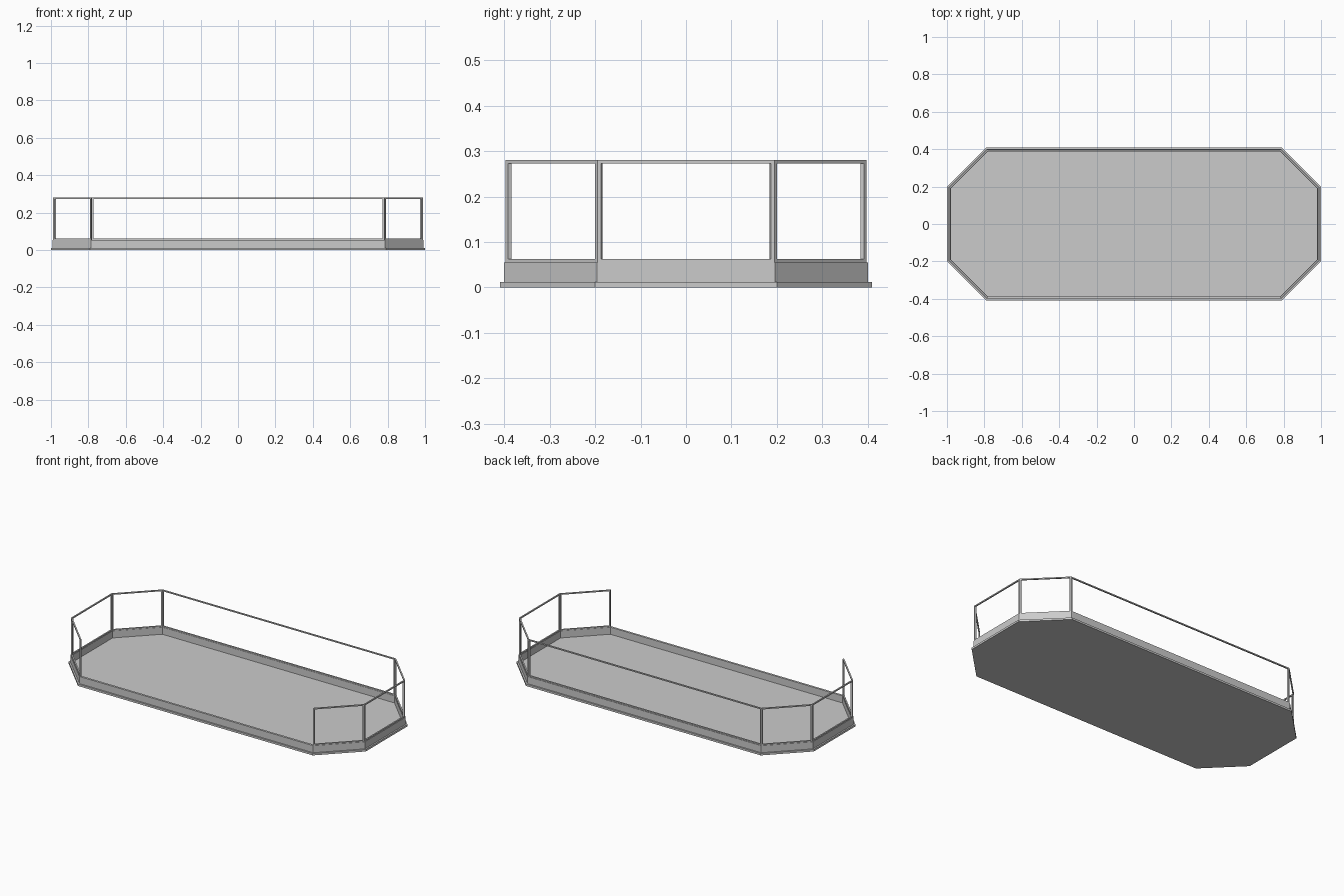
import bpy, bmesh
from math import sqrt
from mathutils import Vector

if "Cube" in bpy.data.objects:
    bpy.data.objects.remove(bpy.data.objects["Cube"])


def octagon(d):
    """Chamfered rectangle outline, inset by d; edge 0 is the open front."""
    x, y, s = 1.0 - d, 0.41 - d, 1.2 - d * sqrt(2)
    a, b = s - y, s - x
    return [Vector(p) for p in ((-a, -y), (a, -y), (x, -b), (x, b),
                                (a, y), (-a, y), (-x, b), (-x, -b))]


def finish(bm, name):
    bmesh.ops.recalc_face_normals(bm, faces=bm.faces[:])
    me = bpy.data.meshes.new(name)
    bm.to_mesh(me)
    bm.free()
    ob = bpy.data.objects.new(name, me)
    bpy.context.collection.objects.link(ob)
    return ob


def prism(bm, pts, z0, z1):
    lo = [bm.verts.new((p.x, p.y, z0)) for p in pts]
    hi = [bm.verts.new((p.x, p.y, z1)) for p in pts]
    bm.faces.new(lo)
    bm.faces.new(hi)
    n = len(pts)
    for i in range(n):
        j = (i + 1) % n
        bm.faces.new((lo[i], lo[j], hi[j], hi[i]))


# Floor slab with a slightly projecting lip
bm = bmesh.new()
prism(bm, octagon(0), 0, 0.012)
finish(bm, "floor_slab")

# Low curb wall running round the floor
CURB_OUT, CURB_IN = 0.009, 0.022
bm = bmesh.new()
rings = [[bm.verts.new((p.x, p.y, z)) for p in octagon(d)]
         for d, z in ((CURB_OUT, 0.012), (CURB_OUT, 0.055),
                      (CURB_IN, 0.055), (CURB_IN, 0.012))]
for k in range(4):
    r, s = rings[k], rings[(k + 1) % 4]
    for i in range(8):
        j = (i + 1) % 8
        bm.faces.new((r[i], r[j], s[j], s[i]))
finish(bm, "curb_wall")

# Railing frames on every side except the front, mitred at the corners
outer, inner = octagon(0.012), octagon(0.020)
Z0, Z1, T, POST = 0.055, 0.28, 0.007, 0.008
names = ["front_right", "right", "back_right", "back",
         "back_left", "left", "front_left"]
for i, side in enumerate(names, start=1):
    j = (i + 1) % 8
    o0, o1, n0, n1 = outer[i], outer[j], inner[i], inner[j]
    u = (o1 - o0).normalized() * POST
    bm = bmesh.new()
    for z in (Z0, Z1 - T):
        prism(bm, (o0, o1, n1, n0), z, z + T)
    prism(bm, (o0, o0 + u, n0 + u, n0), Z0 + T, Z1 - T)
    prism(bm, (o1 - u, o1, n1, n1 - u), Z0 + T, Z1 - T)
    finish(bm, side + "_railing")
